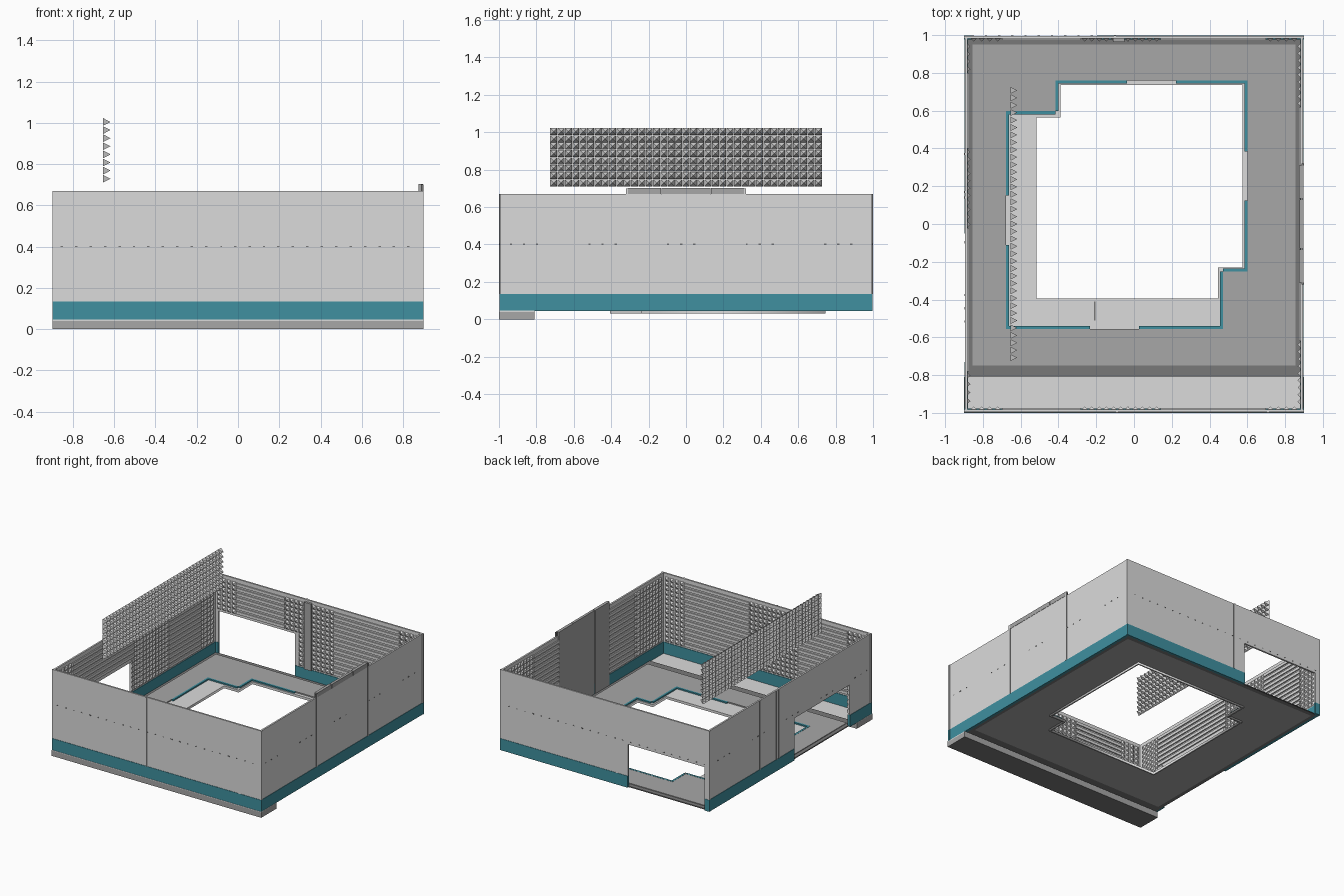
import bpy
import bmesh
from mathutils import Vector

if "Cube" in bpy.data.objects:
    bpy.data.objects.remove(bpy.data.objects["Cube"], do_unlink=True)


def material(name, r, g, b):
    m = bpy.data.materials.new(name)
    m.use_nodes = True
    m.diffuse_color = (r, g, b, 1)
    m.node_tree.nodes["Principled BSDF"].inputs["Base Color"].default_value = (r, g, b, 1)
    return m


LIGHT = material("light grey", 0.71, 0.71, 0.71)
MID = material("mid grey", 0.39, 0.39, 0.39)
DARK = material("dark grey", 0.19, 0.19, 0.19)
TEAL = material("teal", 0.05, 0.28, 0.35)

HX, HY = 0.9, 1.0          # half sizes of the room
BASE, SKIRT, TOP = 0.045, 0.135, 0.67
PITCH = 0.036


def finish(bm, name, mat, under=None):
    """Turn a bmesh into an object; faces pointing down may get their own colour."""
    bmesh.ops.recalc_face_normals(bm, faces=bm.faces)
    mesh = bpy.data.meshes.new(name)
    mesh.materials.append(mat)
    if under:
        mesh.materials.append(under)
        for f in bm.faces:
            if f.normal.z < -0.5:
                f.material_index = 1
    bm.to_mesh(mesh)
    bm.free()
    obj = bpy.data.objects.new(name, mesh)
    bpy.context.collection.objects.link(obj)


def box(bm, lo, hi):
    verts = bmesh.ops.create_cube(bm, size=1)["verts"]
    for v in verts:
        v.co = Vector([(a + b) / 2 + c * abs(b - a) for a, b, c in zip(lo, hi, v.co)])


def place(side, along, depth, z):
    """Point on a wall: position along it, depth inwards from its outside, height."""
    return {"front": (along, depth - HY, z), "back": (along, HY - depth, z),
            "left": (HX - depth, along, z), "right": (depth - HX, along, z)}[side]


def wall_box(bm, side, a, b, z0, z1, d0, d1):
    box(bm, place(side, a, d0, z0), place(side, b, d1, z1))


def pyramid(bm, side, a, z, half, d0, d1):
    """Hollow four-sided pyramid, open at its base."""
    ring = [bm.verts.new(place(side, a + i * half, d0, z + j * half))
            for i, j in ((-1, -1), (1, -1), (1, 1), (-1, 1))]
    tip = bm.verts.new(place(side, a, d1, z))
    for i in range(4):
        bm.faces.new((ring[i], ring[(i + 1) % 4], tip))


def free(lo, hi, blocks):
    """Stretches of lo..hi that are not covered by the blocks."""
    for a, b in sorted(blocks):
        if a > lo:
            yield lo, min(a, hi)
        lo = max(lo, b)
    if lo < hi:
        yield lo, hi


def plate(name, outline, hole, z0, z1, mat, under=None):
    """Flat plate with a hole, from two closed outlines."""
    curve = bpy.data.curves.new(name + "_outline", "CURVE")
    curve.dimensions, curve.fill_mode = "2D", "BOTH"
    curve.extrude = (z1 - z0) / 2
    for loop in (outline, hole):
        s = curve.splines.new("POLY")
        s.points.add(len(loop) - 1)
        for p, (x, y) in zip(s.points, loop):
            p.co = (x, y, 0, 1)
        s.use_cyclic_u = True
    temp = bpy.data.objects.new(name + "_outline", curve)
    bpy.context.collection.objects.link(temp)
    bpy.context.view_layer.update()
    mesh = bpy.data.meshes.new_from_object(temp.evaluated_get(bpy.context.evaluated_depsgraph_get()))
    bpy.data.objects.remove(temp, do_unlink=True)
    bm = bmesh.new()
    bm.from_mesh(mesh)
    bpy.data.meshes.remove(mesh)
    bmesh.ops.remove_doubles(bm, verts=bm.verts, dist=0.0001)
    bmesh.ops.translate(bm, verts=bm.verts, vec=(0, 0, (z0 + z1) / 2))
    for f in bm.faces:
        f.material_index = 0
    finish(bm, name, mat, under)


def rect(x0, y0, x1, y1):
    return [(x0, y0), (x1, y0), (x1, y1), (x0, y1)]


def notched(x0, y0, x1, y1, cx, cy, dx, dy):
    """Rectangle with a notch at its lower right and its upper left."""
    return [(x0, y0), (cx, y0), (cx, cy), (x1, cy), (x1, y1), (dx, y1), (dx, dy), (x0, dy)]


# Floor, its dark border, the sunken step and the rim under the opening
pit = notched(-0.677, -0.557, 0.6, 0.76, 0.472, -0.252, -0.415, 0.597)
opening = notched(-0.515, -0.395, 0.575, 0.735, 0.445, -0.23, -0.39, 0.565)
rim = notched(-0.525, -0.405, 0.585, 0.745, 0.455, -0.24, -0.4, 0.575)
inner = rect(-0.855, -0.75, 0.855, 0.95)
plate("floor", inner, pit, BASE, 0.058, MID)
plate("floor_border", rect(-0.885, -0.81, 0.885, 0.985), inner, BASE, 0.053, DARK)
plate("sunken_step", pit, opening, BASE, 0.049, LIGHT, MID)
plate("opening_rim", rim, opening, 0.03, 0.047, LIGHT)

# Teal trim round the pit, with a gap in the middle of each long edge
bm = bmesh.new()
for i, (x0, y0) in enumerate(pit):
    p, q = Vector((x0, y0, 0)), Vector((*pit[(i + 1) % len(pit)], 0))
    run = (q - p).normalized()
    inward = Vector((-run.y, run.x, 0)) * 0.016
    length = (q - p).length
    gap = [(length / 2 - 0.13, length / 2 + 0.13)] if length > 0.6 else []
    for a, b in free(0, length, gap):
        c, d = p + run * a, p + run * b + inward
        box(bm, (min(c.x, d.x), min(c.y, d.y), 0.047), (max(c.x, d.x), max(c.y, d.y), 0.059))
finish(bm, "pit_trim", TEAL)

bm = bmesh.new()
box(bm, (-0.213, -0.51, 0.049), (-0.205, -0.41, 0.054))
finish(bm, "step_bar", DARK)

# Low front sill
bm = bmesh.new()
box(bm, (-HX, -HY, 0), (HX, -0.81, 0.04))
finish(bm, "front_sill", MID, DARK)
bm = bmesh.new()
box(bm, (-HX, -HY, 0.04), (HX, -0.81, BASE + 0.001))
finish(bm, "front_sill_top", LIGHT)

# Walls: half length, opening (from, to, top), foam patches, outside seams
walls = {
    "front": (HX, None, [(-0.87, -0.7), (-0.28, 0.14), (0.7, 0.87)], [-0.09, 0.71]),
    "back": (HX, (-0.857, -0.197, 0.38), [(-0.87, -0.7), (-0.28, 0.14), (0.7, 0.87)], [-0.1]),
    "left": (HY - 0.018, None, [(-0.96, -0.62), (0.62, 0.96)], [-0.315, 0.315]),
    "right": (HY - 0.018, (-0.73, -0.05, 0.37), [(-0.96, -0.78), (-0.02, 0.4), (0.8, 0.96)],
              [0.14, 0.17, 0.37]),
}
DOOR = (-0.31, 0.31)
for side, (half, gate, patches, seams) in walls.items():
    gates = [gate[:2]] if gate else []
    wall, skirt, slats, foam, seam, cap = (bmesh.new() for _ in range(6))
    for a, b in free(-half, half, gates):
        wall_box(wall, side, a, b, SKIRT, TOP, 0.005, 0.018)
        wall_box(skirt, side, a, b, BASE, SKIRT, 0.002, 0.022)
    if gate:
        wall_box(wall, side, gate[0], gate[1], gate[2], TOP, 0.005, 0.018)
    # Raised seams with dark edges and a light face
    seam_top = 0.7 if side == "left" else TOP
    for s in seams:
        wall_box(seam, side, s - 0.006, s + 0.006, SKIRT, seam_top, 0.001, 0.012)
        wall_box(cap, side, s - 0.006, s + 0.006, SKIRT, seam_top, 0, 0.001)
    # Row of small rivets along the outside
    for i in range(int(half / 0.035)):
        if side in ("front", "back") or i % 6 < 3:
            a = -half + 0.04 + i * 0.07
            wall_box(seam, side, a, a + 0.012, 0.398, 0.404, 0.003, 0.007)
    # Slats and foam pyramids on the inside
    for row in range(14):
        z = 0.16 + row * PITCH
        closed = gates if gate and z < gate[2] + 0.02 else []
        door = [DOOR] if side == "left" else []
        for a, b in free(0.03 - half, half - 0.03, patches + closed + door):
            wall_box(slats, side, a, b, z - 0.011, z + 0.011, 0.017, 0.027)
        for lo, hi in patches:
            count = int((hi - lo) / PITCH)
            for k in range(count):
                a = lo + (k + 0.5) * (hi - lo) / count
                if not any(g[0] - 0.02 < a < g[1] + 0.02 for g in closed):
                    pyramid(foam, side, a, z, 0.016, 0.0175, 0.034)
    finish(wall, side + "_wall", LIGHT)
    finish(skirt, side + "_skirt", TEAL)
    finish(slats, side + "_slats", LIGHT)
    finish(foam, side + "_foam", LIGHT)
    finish(seam, side + "_seams_and_rivets", DARK)
    finish(cap, side + "_seam_faces", LIGHT)

# Post in the middle of the back wall, inside
bm = bmesh.new()
wall_box(bm, "back", -0.11, -0.05, SKIRT, 0.655, 0.018, 0.036)
finish(bm, "back_post", MID)

# Three-leaf door on the left wall, standing a little above it
bm = bmesh.new()
for a, b, d in ((-0.31, -0.135, 0.026), (-0.13, 0.13, 0.023), (0.135, 0.31, 0.026)):
    wall_box(bm, "left", a, b, 0.055, TOP, 0.017, d)
    wall_box(bm, "left", a, b, TOP, 0.703, 0.003, d)
finish(bm, "left_door", MID)

# Hanging panel of foam pyramids
bm = bmesh.new()
ROWS, COLS, STEP = 8, 37, 0.0393
for r in range(ROWS):
    for c in range(COLS):
        pyramid(bm, "right", (c - (COLS - 1) / 2) * STEP, 0.729 + r * STEP, 0.0185, 0.246, 0.282)
finish(bm, "hanging_foam_panel", LIGHT)
